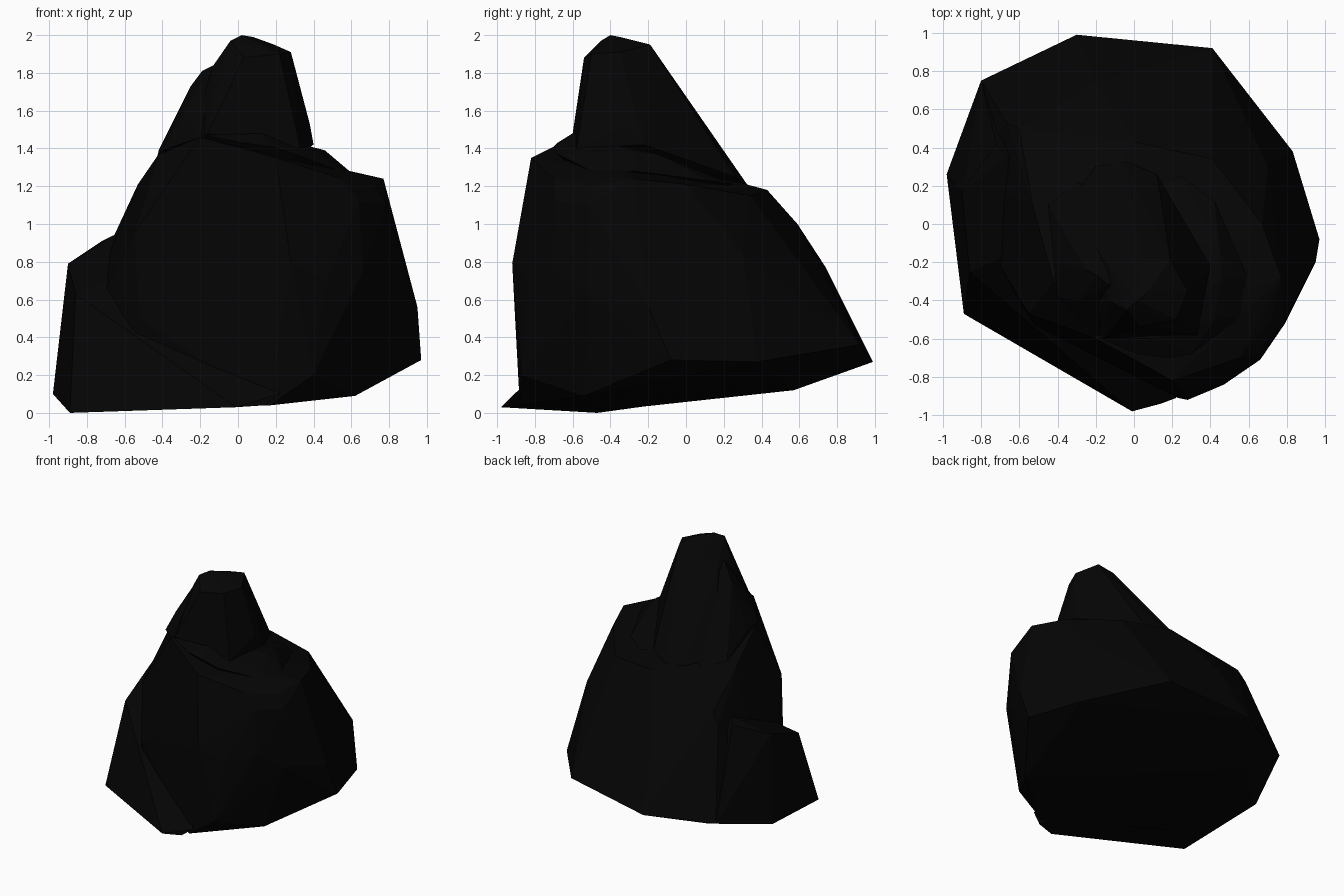
import bpy, bmesh

# One dark stone colour
stone = bpy.data.materials.new("dark stone")
stone.diffuse_color = (0.0014, 0.0014, 0.0014, 1)


def boulder(name, points):
    """Flat-faceted rock chunk: convex hull of a few corner points."""
    bm = bmesh.new()
    for p in points:
        bm.verts.new(p)
    bmesh.ops.convex_hull(bm, input=bm.verts[:])
    loose = [v for v in bm.verts if not v.link_faces]
    bmesh.ops.delete(bm, geom=loose, context='VERTS')
    bmesh.ops.recalc_face_normals(bm, faces=bm.faces[:])
    me = bpy.data.meshes.new(name)
    bm.to_mesh(me)
    bm.free()
    me.materials.append(stone)
    ob = bpy.data.objects.new(name, me)
    bpy.context.collection.objects.link(ob)
    return ob


# Main mass: foot, bulging waist, shoulder rim
body = boulder("rock", [
    (-.65, -.35, .02), (-.98, .26, .10), (-.80, .75, .24), (-.60, .57, .12),
    (-.30, .99, .27), (.41, .92, .36), (.83, .38, .27), (.97, -.08, .28),
    (.62, -.54, .09), (.17, -.88, .04), (.40, -.87, .20), (.95, -.20, .56),
    (.79, -.52, .62), (.66, -.71, .75), (.47, -.84, .70), (.28, -.92, .79),
    (.23, -.91, .60), (.17, -.88, .13), (.85, -.25, .90), (.70, .30, .85),
    (-.20, .74, .77), (-.66, .52, .93), (-.60, .50, 1.02), (-.10, .59, 1.0),
    (-.55, -.47, .95), (-.52, -.53, .50),
    (.78, -.51, 1.10), (.64, -.69, 1.12), (.77, -.28, 1.24), (.72, -.50, 1.20),
    (.55, -.70, 1.24), (.20, -.82, 1.35), (.0, -.70, 1.41), (-.20, -.60, 1.46),
    (-.42, -.30, 1.37), (-.53, .10, 1.21), (.0, .43, 1.18), (.41, .34, 1.15),
    (.67, .0, 1.21),
])

# Sloping ledge wrapped round the front left
ledge = boulder("rock_ledge", [
    (-.89, -.47, .0), (-.98, .26, .10), (-.01, -.98, .03), (-.80, .75, .24),
    (-.90, .17, .79), (-.86, -.25, .63), (-.72, .42, .91), (-.66, .35, .94),
    (-.70, -.18, .70), (.19, -.88, .10), (.14, -.94, .04), (.22, -.91, .10),
    (-.20, .60, .30), (.10, -.70, .05),
])

# Tall summit with a ridge running down behind
summit = boulder("summit", [
    (.02, -.40, 2.0), (-.04, -.45, 1.97), (.08, -.35, 1.99), (.19, -.19, 1.95),
    (.05, -.18, 1.92), (.28, -.35, 1.91), (.22, -.50, 1.90), (.03, -.54, 1.88),
    (-.13, -.40, 1.84), (-.13, -.22, 1.80), (.38, -.32, 1.53), (.34, -.24, 1.60),
    (.40, -.22, 1.42), (.33, -.58, 1.40), (-.16, -.60, 1.48), (.12, .26, 1.25),
    (-.05, .33, 1.20), (-.20, .30, 1.22), (-.35, .10, 1.25), (-.28, -.45, 1.38),
])

# Lower crag on the left of the summit
crag = boulder("left_crag", [
    (-.13, -.32, 1.84), (-.19, -.27, 1.81), (-.25, -.24, 1.73), (-.27, -.25, 1.69),
    (-.29, -.40, 1.58), (-.42, -.20, 1.39), (-.40, -.38, 1.39), (-.20, -.59, 1.46),
    (-.45, .10, 1.25), (.05, -.15, 1.70), (.05, -.45, 1.40), (-.10, .20, 1.22),
    (-.30, .22, 1.20),
])

# Scree apron round the foot of the summit
apron = boulder("apron", [
    (.46, -.28, 1.39), (.45, -.15, 1.37), (.59, -.27, 1.28), (.57, -.48, 1.27),
    (.42, .12, 1.23), (.25, .25, 1.21), (.42, -.50, 1.38), (.30, -.68, 1.37),
    (.18, -.70, 1.41), (.02, -.68, 1.43), (.12, -.60, 1.48), (-.18, -.60, 1.47),
    (-.10, .10, 1.25), (.10, -.40, 1.10),
])

# Fuse all chunks into a single solid rock
bpy.context.view_layer.objects.active = body
for part in (ledge, apron, crag, summit):
    mod = body.modifiers.new("fuse", 'BOOLEAN')
    mod.operation = 'UNION'
    mod.solver = 'EXACT'
    mod.object = part
    bpy.ops.object.modifier_apply(modifier=mod.name)
    bpy.data.objects.remove(part)
